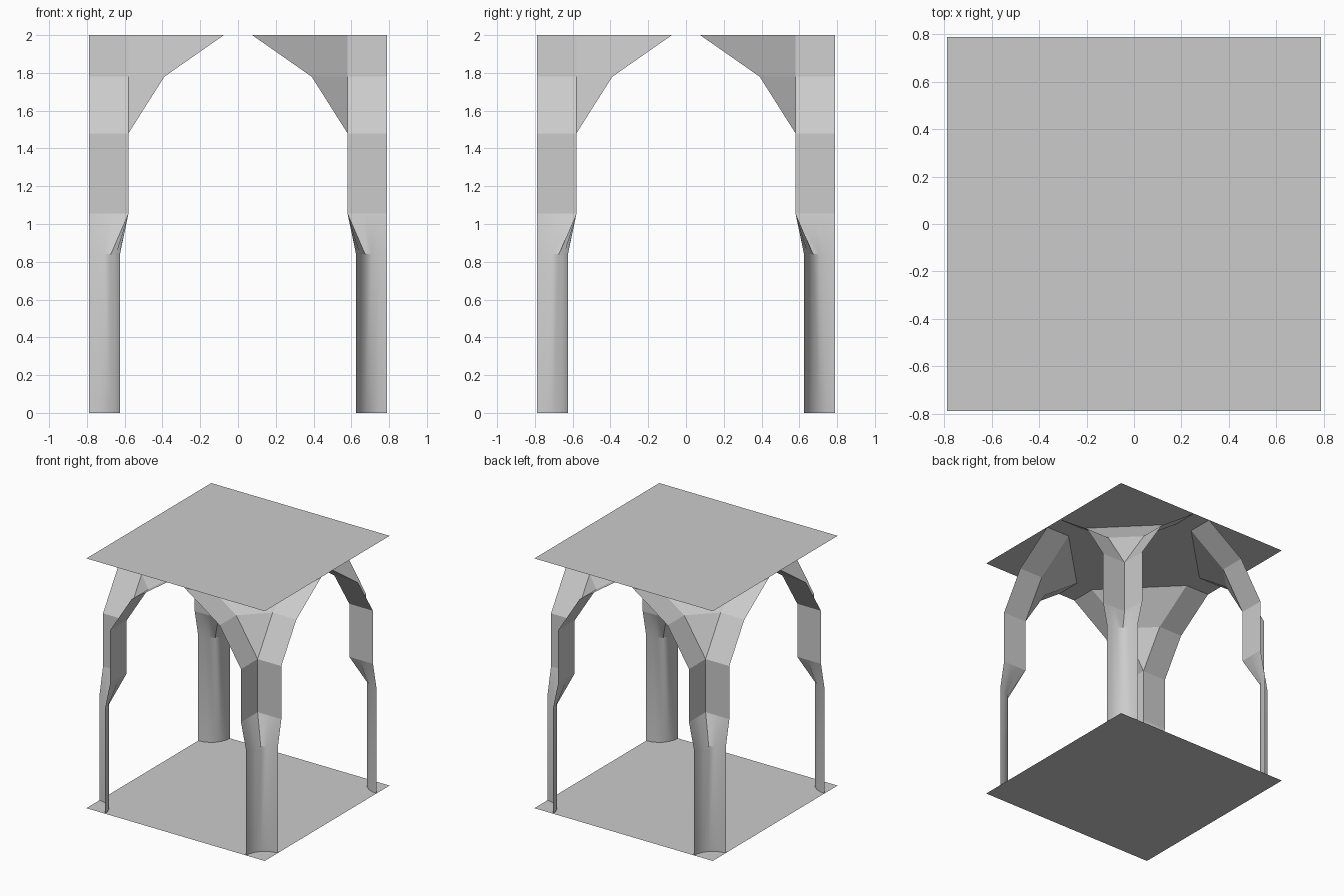
import bpy, bmesh
from math import sin, cos, tan, pi, radians

if "Cube" in bpy.data.objects:
    bpy.data.objects.remove(bpy.data.objects["Cube"])

HALF = 0.79    # half width of the tile
R = 0.165      # round shaft radius, centred on the tile corner
S = 0.21       # square block width
SEG = 6        # facets per quarter shaft


def loft_corner(name, rows, smooth=False):
    """Loft open rows of corner-relative points, then mirror to all four corners."""
    bm = bmesh.new()
    rings = [[bm.verts.new((x - HALF, y - HALF, z)) for x, y, z in row] for row in rows]
    for a, b in zip(rings, rings[1:]):
        for i in range(len(a) - 1):
            bm.faces.new((a[i], a[i + 1], b[i + 1], b[i]))
    bmesh.ops.remove_doubles(bm, verts=bm.verts, dist=1e-5)
    mesh = bpy.data.meshes.new(name)
    bm.to_mesh(mesh)
    bm.free()
    ob = bpy.data.objects.new(name, mesh)
    bpy.context.collection.objects.link(ob)
    if smooth:
        bpy.ops.object.select_all(action='DESELECT')
        ob.select_set(True)
        bpy.context.view_layer.objects.active = ob
        bpy.ops.object.shade_smooth_by_angle(angle=radians(30))
    mod = ob.modifiers.new("four_corners", 'MIRROR')
    mod.use_axis = (True, True, False)
    mod.use_mirror_merge = False
    return ob


def slab(name, z, down=False):
    bpy.ops.mesh.primitive_plane_add(size=2 * HALF, location=(0, 0, z),
                                     rotation=(pi if down else 0, 0, 0))
    bpy.context.object.name = name


def arc(z):
    angles = [i * pi / 2 / SEG for i in range(SEG + 1)]
    return [(R * cos(t), R * sin(t), z) for t in angles]


def square(z):
    pts = []
    for i in range(SEG + 1):
        t = i * pi / 2 / SEG
        pts.append((S, S * tan(t), z) if i <= SEG / 2 else (S * tan(pi / 2 - t), S, z))
    return pts


def vault_row(d, z):
    return [(d, 0, z), (d, S, z), (S, d, z), (0, d, z)]


# Floor and ceiling
slab("floor", 0)
slab("ceiling", 2, down=True)

# Round shafts flaring into square capitals
loft_corner("round_pillars", [arc(0), arc(0.84), square(1.055)], smooth=True)

# Square blocks above the flare
loft_corner("square_blocks", [[(S, 0, z), (S, S, z), (0, S, z)] for z in (1.055, 1.48)])

# Arch ribs along the edges with the vault corner between them
loft_corner("arch_vaults", [vault_row(S, 1.48), vault_row(0.40, 1.78), vault_row(0.715, 2.0)])
